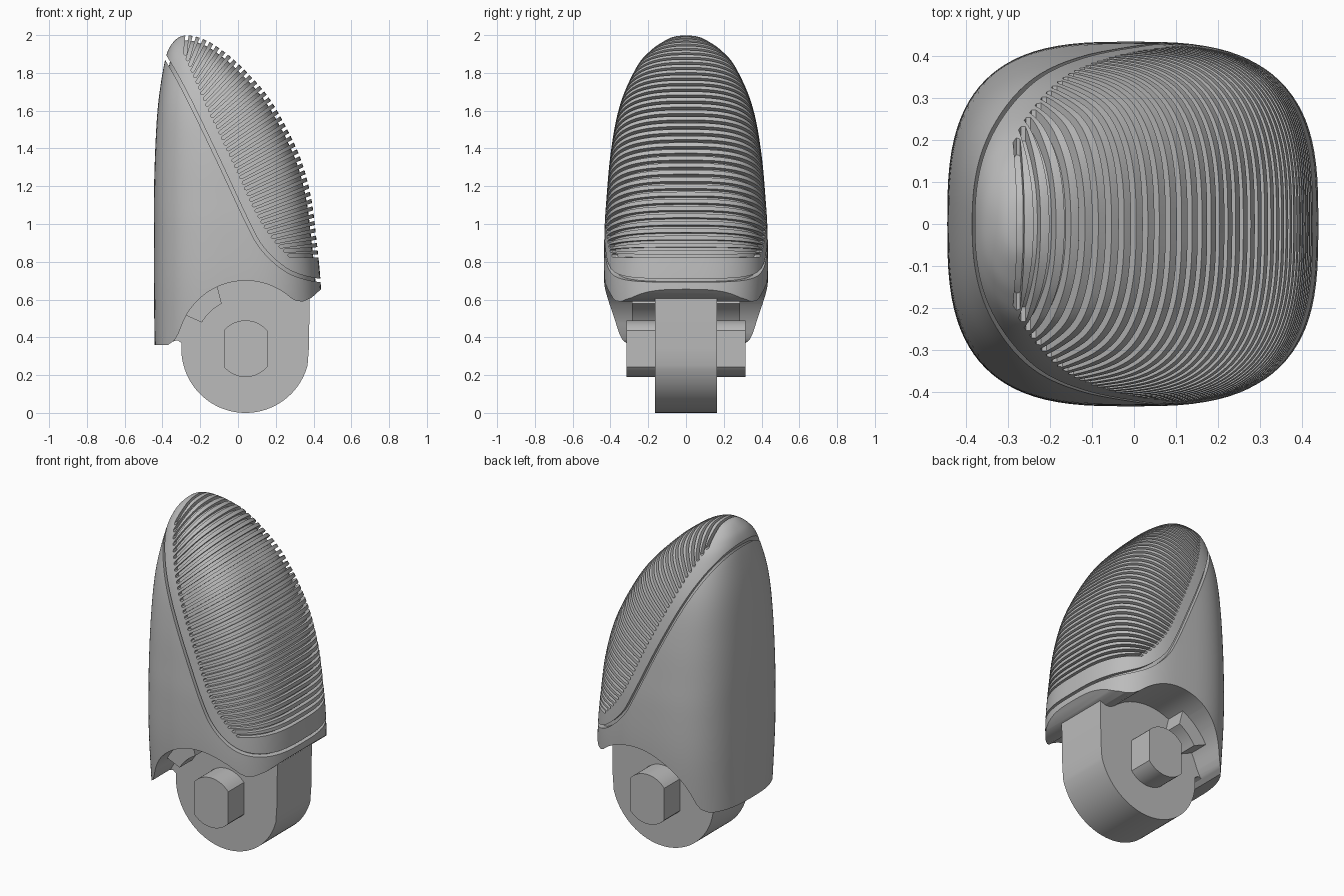
import bpy, bmesh, math
from mathutils import Vector

cube = bpy.data.objects.get("Cube")
if cube:
    bpy.data.objects.remove(cube)

grey = bpy.data.materials.new("plain_grey")
grey.use_nodes = True
grey.diffuse_color = (0.5, 0.5, 0.5, 1)
grey.node_tree.nodes["Principled BSDF"].inputs["Base Color"].default_value = (0.5, 0.5, 0.5, 1)


def finish(name, bm):
    bmesh.ops.recalc_face_normals(bm, faces=bm.faces)
    mesh = bpy.data.meshes.new(name)
    bm.to_mesh(mesh)
    bm.free()
    mesh.materials.append(grey)
    ob = bpy.data.objects.new(name, mesh)
    bpy.context.collection.objects.link(ob)
    return ob


def prisms(name, outlines, y0, y1):
    """Extrude xz outlines from y0 to y1 as one object."""
    bm = bmesh.new()
    for pts in outlines:
        face = bm.faces.new([bm.verts.new((x, y0, z)) for x, z in pts])
        new = bmesh.ops.extrude_face_region(bm, geom=[face])["geom"]
        verts = [v for v in new if isinstance(v, bmesh.types.BMVert)]
        bmesh.ops.translate(bm, verts=verts, vec=(0, y1 - y0, 0))
    return finish(name, bm)


def subtract(ob, cutter, remove=True):
    mod = ob.modifiers.new("cut", 'BOOLEAN')
    mod.operation = 'DIFFERENCE'
    mod.solver = 'EXACT'
    mod.object = cutter
    bpy.context.view_layer.objects.active = ob
    bpy.ops.object.modifier_apply(modifier=mod.name)
    if remove:
        bpy.data.objects.remove(cutter)


def smooth_rows(rows, steps):
    """Catmull-Rom through the rows."""
    rows = [Vector(r) for r in rows]
    out = []
    for i in range(len(rows) - 1):
        b, c = rows[i], rows[i + 1]
        a = rows[i - 1] if i else b
        d = rows[min(i + 2, len(rows) - 1)]
        for k in range(steps):
            t = k / steps
            out.append(b + (c - a) * (t / 2) + (a * 2 - b * 5 + c * 4 - d) * (t * t / 2)
                       + (b * 3 - a - c * 3 + d) * (t ** 3 / 2))
    return out + [rows[-1]]


def resample(pts, n):
    """n points at even arc length."""
    lens = [0]
    for p, q in zip(pts, pts[1:]):
        lens.append(lens[-1] + (q - p).length)
    out = []
    for i in range(n):
        s = lens[-1] * i / (n - 1)
        j = next((j for j in range(1, len(pts)) if lens[j] >= s - 1e-6), len(pts) - 1)
        out.append(pts[j - 1].lerp(pts[j], (s - lens[j - 1]) / (lens[j] - lens[j - 1])))
    return out


def arc(cx, cz, r, a0, a1, n):
    angles = [math.radians(a0 + (a1 - a0) * i / n) for i in range(n + 1)]
    return [(cx + r * math.cos(a), cz + r * math.sin(a)) for a in angles]


# Fingertip sections: height, left x, right x, half depth
sections = smooth_rows([
    (2.0, -.27, -.27, 0), (1.99, -.31, -.215, .07), (1.96, -.345, -.145, .13),
    (1.92, -.37, -.085, .185), (1.85, -.39, 0, .25), (1.7, -.415, .14, .325),
    (1.55, -.43, .235, .37), (1.35, -.44, .33, .402), (1.15, -.445, .385, .42),
    (.95, -.445, .412, .432), (.65, -.445, .44, .432), (.25, -.44, .45, .40)], 5)


def loft(name, inset):
    bm = bmesh.new()
    n = 96
    rings = []
    for z, xl, xr, w in sections[1:]:
        e = 2 / (2 + 2.2 * w)
        ring = []
        for i in range(n):
            a = math.tau * i / n
            c, s = math.cos(a), math.sin(a)
            x = (xl + xr) / 2 + (xr - xl) / 2 * math.copysign(abs(c) ** e, c)
            ring.append(bm.verts.new((x, w * math.copysign(abs(s) ** e, s), z)))
        rings.append(ring)
    pole = bm.verts.new((sections[0][1], 0, sections[0][0]))
    for i in range(n):
        j = (i + 1) % n
        bm.faces.new((pole, rings[0][i], rings[0][j]))
        for top, low in zip(rings, rings[1:]):
            bm.faces.new((top[i], low[i], low[j], top[j]))
    bm.faces.new(rings[-1])
    bmesh.ops.recalc_face_normals(bm, faces=bm.faces)
    bm.normal_update()
    if inset:
        moves = [(v, v.normal * inset) for v in bm.verts]
        for v, m in moves:
            v.co -= m
    return finish(name, bm)


# Grip grooves: thin plates fanned from the outer edge to the pad border
crown = [Vector((s[2], s[0])) for s in sections if s[0] > .83] + [Vector((.425, .83))]
border = smooth_rows([(-.28, 1.9), (-.15, 1.6), (0, 1.28), (.1, 1.06), (.19, .92), (.27, .835)], 6)
count = 38
cuts = []
for p, q in zip(resample(crown, count), resample(border, count)):
    d = (p - q).normalized()
    side = Vector((-d.y, d.x)) * .0085
    tip = p + d * .08
    cuts.append([q + side, q - d * .007, q - side, tip - side, tip + side])

# Seam groove between the pad shell and the back shell
seam = smooth_rows([(-.46, 2.0), (-.37, 1.86), (-.27, 1.68), (-.1, 1.33), (.05, 1.01),
                    (.13, .87), (.25, .76), (.38, .71), (.55, .69)], 5)
left, right = [], []
for i, p in enumerate(seam):
    d = (seam[min(i + 1, len(seam) - 1)] - seam[max(i - 1, 0)]).normalized()
    side = Vector((-d.y, d.x)) * .009
    left.append(p + side)
    right.append(p - side)
cuts.append(left + right[::-1])

# Fingertip shell, with grooves of even depth and an arched lower edge
HX, HZ = .04, .34
tip = loft("fingertip_shell", 0)
core = loft("groove_core", .027)
grooves = prisms("groove_cutter", cuts, -.6, .6)
subtract(grooves, core)
subtract(tip, grooves)
lower = ([(-.7, .36), (-.37, .36), (-.335, .385), (-.315, .42)]
         + arc(HX, HZ, .36, 160, 48, 32)
         + [(.31, .592), (.345, .59), (.39, .61), (.44, .655), (.6, .8), (.6, 0), (-.7, 0)])
subtract(tip, prisms("arch_cutter", [lower], -.6, .6))

# Hinge knuckle and its flat-sided pin
knuckle = prisms("hinge_knuckle", [
    arc(HX, HZ, .34, 175, 345, 48)
    + [(.375, .34), (.38, .63), (.2, .72), (-.1, .72), (-.34, .5), (-.355, .375), (-.32, .385)]],
    -.165, .165)
pin = prisms("hinge_pin", [arc(HX, HZ, .15, 40, 140, 16) + arc(HX, HZ, .15, 220, 320, 16)],
             -.315, .315)

# Stop lugs inside the socket, one each side of the knuckle
parts = [tip, knuckle, pin]
for name, y0, y1 in (("right_stop_lug", -.285, -.16), ("left_stop_lug", .16, .285)):
    outline = arc(HX, HZ, .375, 114, 151, 8) + arc(HX, HZ, .27, 149, 118, 8)
    parts.append(prisms(name, [outline], y0, y1))

# Smooth curved faces, keep edges sharp
bpy.ops.object.select_all(action='DESELECT')
for ob in parts:
    ob.select_set(True)
bpy.context.view_layer.objects.active = tip
bpy.ops.object.shade_smooth_by_angle(angle=math.radians(30))
